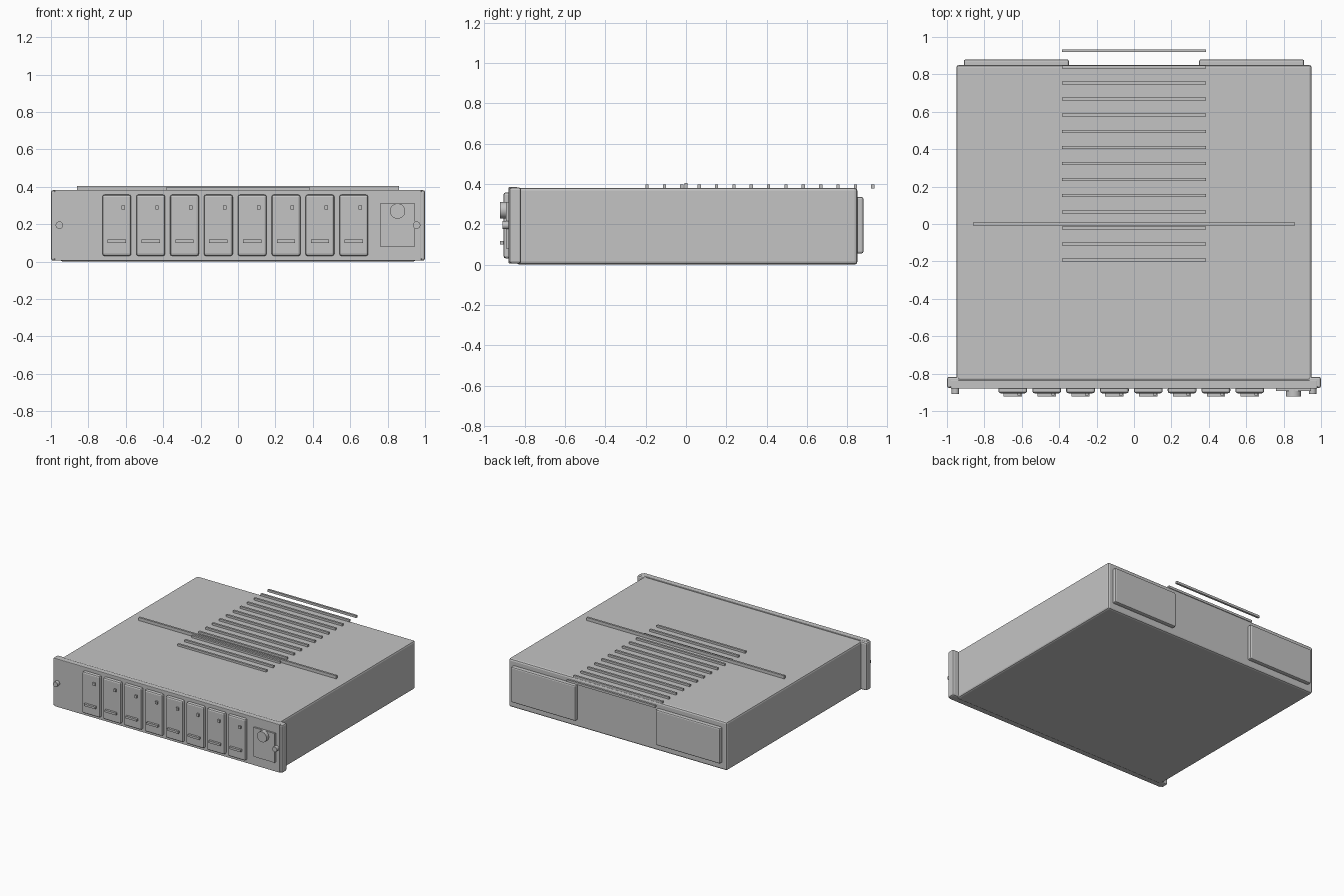
import bpy
import math

cube = bpy.data.objects.get("Cube")
if cube:
    bpy.data.objects.remove(cube, do_unlink=True)

grey = bpy.data.materials.new("plain_grey")
grey.use_nodes = True
colour = (0.55, 0.55, 0.55, 1)
grey.diffuse_color = colour
grey.node_tree.nodes["Principled BSDF"].inputs["Base Color"].default_value = colour


def finish(name, bevel=0.0):
    """Name the active object, colour it and round its edges."""
    ob = bpy.context.object
    ob.name = name
    ob.data.materials.append(grey)
    if bevel:
        mod = ob.modifiers.new("rounded_edges", "BEVEL")
        mod.width = bevel
        mod.segments = 2
    return ob


def box(name, x, y, z, bevel=0.0):
    """Box between the limits given for each axis."""
    spans = (x, y, z)
    bpy.ops.mesh.primitive_cube_add(size=1, location=[(a + b) / 2 for a, b in spans])
    bpy.context.object.scale = [b - a for a, b in spans]
    bpy.ops.object.transform_apply(location=False, rotation=False, scale=True)
    return finish(name, bevel)


def front_disc(name, x, z, radius, y0, y1):
    """Cylinder whose axis runs front to back."""
    bpy.ops.mesh.primitive_cylinder_add(vertices=24, radius=radius, depth=y1 - y0,
                                        location=(x, (y0 + y1) / 2, z),
                                        rotation=(math.pi / 2, 0, 0))
    ob = finish(name)
    bpy.ops.object.shade_smooth_by_angle()
    return ob


# Main case and front panel with its mounting ears
box("chassis", (-0.95, 0.95), (-0.84, 0.85), (0, 0.38), 0.014)
box("front_panel", (-0.98, 0.98), (-0.88, -0.835), (0.005, 0.384), 0.004)
for side, label in ((-1, "right"), (1, "left")):
    box(label + "_ear", sorted((side * 0.93, side)), (-0.877, -0.817), (0.005, 0.382), 0.012)
    front_disc(label + "_ear_screw", side * 0.955, 0.195, 0.02, -0.91, -0.87)
    box(label + "_rear_plate", sorted((side * 0.348, side * 0.91)), (0.84, 0.88),
        (0.055, 0.335), 0.01)

# Row of removable drive bays, each with a handle and an indicator
for i in range(8):
    x = -0.648 + i * 0.181
    box(f"drive_bay_{i + 1}", (x - 0.077, x + 0.077), (-0.905, -0.87), (0.03, 0.358), 0.012)
    box(f"drive_handle_{i + 1}", (x - 0.049, x + 0.049), (-0.922, -0.9), (0.1, 0.117))
    box(f"drive_indicator_{i + 1}", (x + 0.025, x + 0.043), (-0.917, -0.9), (0.278, 0.3))

# Control plate and power button
box("control_plate", (0.76, 0.945), (-0.893, -0.87), (0.08, 0.31))
front_disc("power_button", 0.853, 0.27, 0.041, -0.922, -0.885)

# Raised ribs on the lid
for i in range(14):
    y = -0.193 + i * 0.0861
    box(f"lid_rib_{i + 1}", (-0.385, 0.385), (y - 0.008, y + 0.008), (0.378, 0.396))
box("lid_cross_bar", (-0.86, 0.86), (-0.008, 0.008), (0.378, 0.404))
